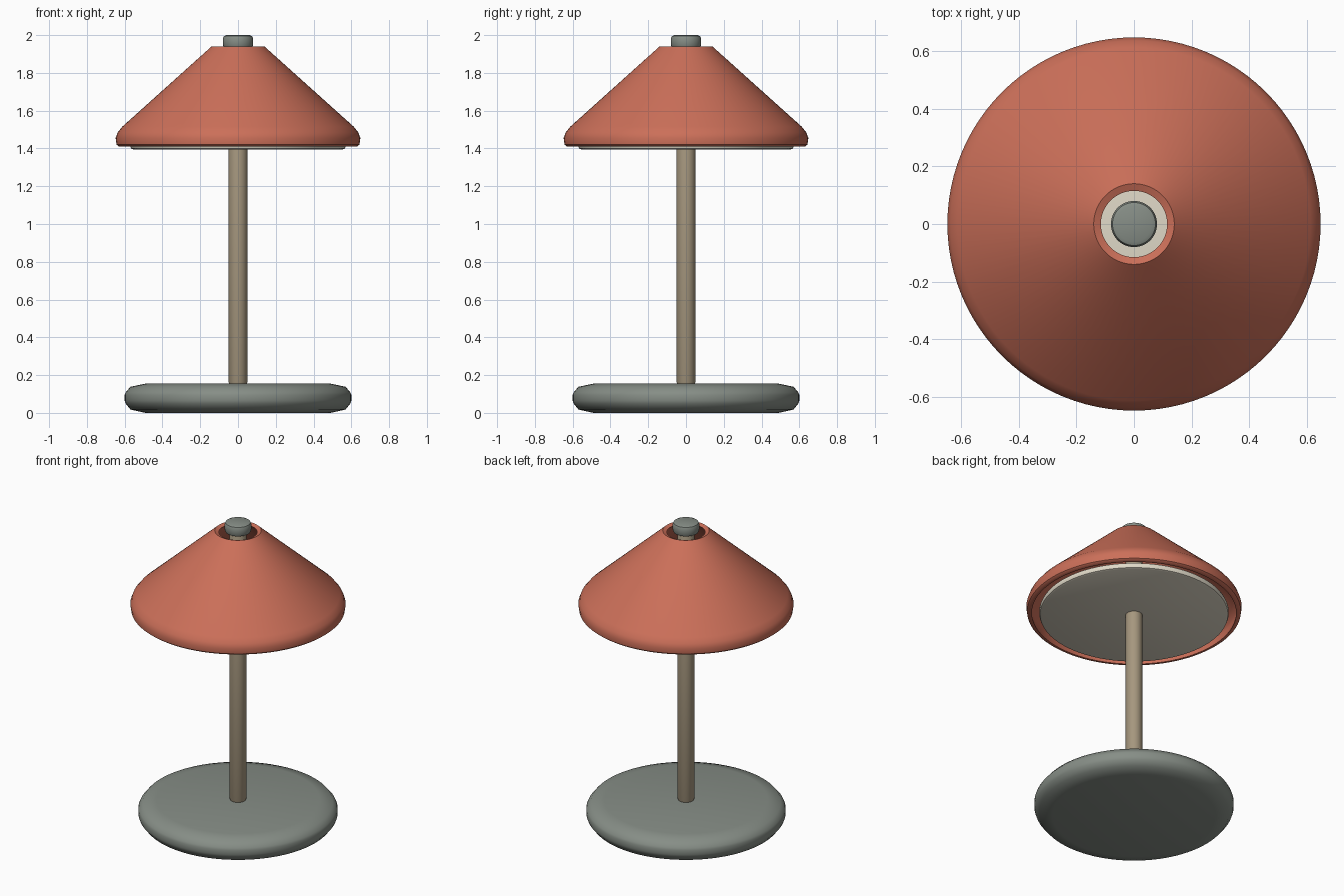
import bpy
from math import cos, sin, tau

if "Cube" in bpy.data.objects:
    bpy.data.objects.remove(bpy.data.objects["Cube"])

SEG = 96


def material(name, rgb):
    m = bpy.data.materials.new(name)
    m.diffuse_color = (*rgb, 1)
    m.use_nodes = True
    m.node_tree.nodes["Principled BSDF"].inputs["Base Color"].default_value = m.diffuse_color
    return m


def lathe(name, profile, mat, closed=False):
    """Spin (radius, z) points, listed bottom to top on the outside, about z."""
    verts, faces, rings = [], [], []
    for r, z in profile:
        start = len(verts)
        verts += [(r * cos(tau * i / SEG), r * sin(tau * i / SEG), z) for i in range(SEG)]
        rings.append(range(start, start + SEG))
    pairs = list(zip(rings, rings[1:]))
    if closed:
        pairs.append((rings[-1], rings[0]))
    else:
        faces += [tuple(reversed(rings[0])), tuple(rings[-1])]
    for a, b in pairs:
        for i in range(SEG):
            j = (i + 1) % SEG
            faces.append((a[i], a[j], b[j], b[i]))
    mesh = bpy.data.meshes.new(name)
    mesh.from_pydata(verts, [], faces)
    mesh.materials.append(mat)
    ob = bpy.data.objects.new(name, mesh)
    bpy.context.collection.objects.link(ob)
    bpy.ops.object.select_all(action='DESELECT')
    ob.select_set(True)
    bpy.context.view_layer.objects.active = ob
    bpy.ops.object.shade_smooth_by_angle(angle=0.75)
    return ob


def disc(name, r, z0, z1, bevel, mat):
    """Cylinder with softly chamfered rims."""
    b, c = bevel, bevel * 0.3
    return lathe(name, [(r - b, z0), (r - c, z0 + c), (r, z0 + b),
                        (r, z1 - b), (r - c, z1 - c), (r - b, z1)], mat)


green = material("grey_green", (0.24, 0.27, 0.24))
brass = material("brass", (0.38, 0.31, 0.21))
red = material("terracotta", (0.60, 0.16, 0.10))
cream = material("cream", (0.75, 0.70, 0.58))

# rounded foot
lathe("base", [(0.49, 0.0), (0.57, 0.018), (0.595, 0.05), (0.60, 0.065),
               (0.60, 0.095), (0.595, 0.108), (0.57, 0.138), (0.49, 0.155)], green)

# post from foot to finial
disc("stem", 0.05, 0.15, 1.94, 0.012, brass)

# hollow conical shade with rolled rim and open top
lathe("shade", [(0.63, 1.41), (0.643, 1.42), (0.648, 1.455), (0.637, 1.485), (0.613, 1.515),
                (0.14, 1.94), (0.115, 1.93), (0.595, 1.50), (0.617, 1.47), (0.622, 1.45),
                (0.615, 1.41)], red, closed=True)

# light diffuser under the shade
disc("diffuser", 0.57, 1.395, 1.435, 0.015, cream)

# cap on top
disc("finial", 0.08, 1.93, 2.0, 0.018, green)
